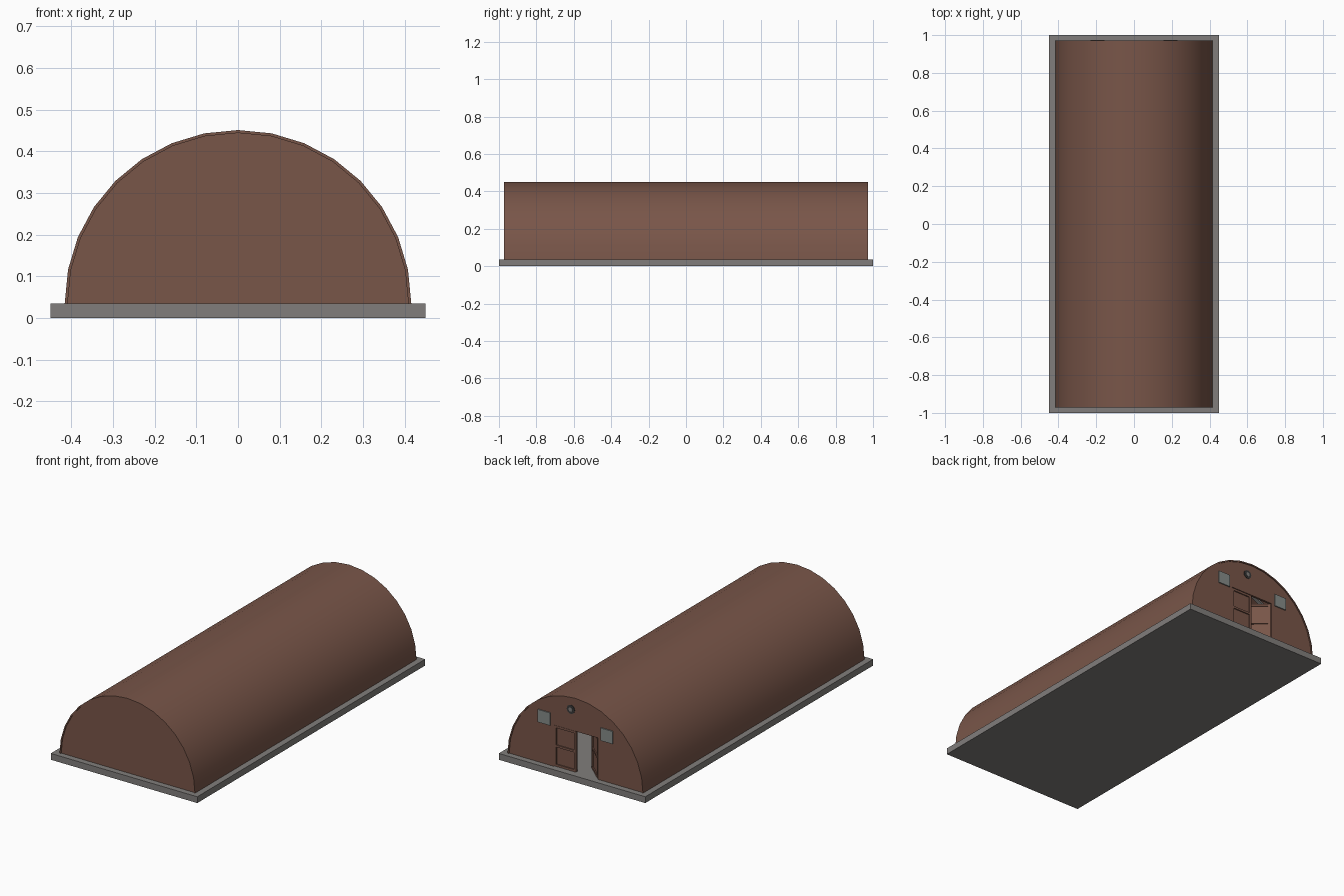
import bpy, bmesh, math
from mathutils import Matrix, Vector

if "Cube" in bpy.data.objects:
    bpy.data.objects.remove(bpy.data.objects["Cube"])

R, BASE, T = 0.416, 0.035, 0.007      # shell radius, slab height, shell thickness
Y0, Y1 = -0.972, 0.972                # shell ends
DW, DH = 0.135, 0.265                 # door half width, door top


def material(name, rgb):
    m = bpy.data.materials.new(name)
    m.diffuse_color = (*rgb, 1)
    m.use_nodes = True
    m.node_tree.nodes["Principled BSDF"].inputs["Base Color"].default_value = m.diffuse_color
    return m


BROWN = material("rust_brown", (0.19, 0.092, 0.066))
GREY = material("concrete_grey", (0.22, 0.208, 0.2))
GLASS = material("window_grey", (0.24, 0.26, 0.25))
DARK = material("dark_metal", (0.04, 0.04, 0.04))


def make(name, bm, mat, smooth=False):
    bmesh.ops.recalc_face_normals(bm, faces=bm.faces)
    me = bpy.data.meshes.new(name)
    bm.to_mesh(me)
    bm.free()
    ob = bpy.data.objects.new(name, me)
    bpy.context.collection.objects.link(ob)
    me.materials.append(mat)
    if smooth:
        bpy.context.view_layer.objects.active = ob
        ob.select_set(True)
        bpy.ops.object.shade_smooth_by_angle(angle=math.radians(35))
        ob.select_set(False)
    return ob


def add_box(bm, x0, x1, y0, y1, z0, z1):
    mat = Matrix.Translation(((x0 + x1) / 2, (y0 + y1) / 2, (z0 + z1) / 2)) \
        @ Matrix.Diagonal((x1 - x0, y1 - y0, z1 - z0, 1))
    bmesh.ops.create_cube(bm, size=1, matrix=mat)


def box(name, mat, *dims):
    bm = bmesh.new()
    add_box(bm, *dims)
    return make(name, bm, mat)


def extrude_profile(name, pts, y0, y1, mat, smooth=False):
    """Extrude an x-z outline along y."""
    bm = bmesh.new()
    face = bm.faces.new([bm.verts.new((x, y0, z)) for x, z in pts])
    res = bmesh.ops.extrude_face_region(bm, geom=[face])
    verts = [v for v in res["geom"] if isinstance(v, bmesh.types.BMVert)]
    bmesh.ops.translate(bm, verts=verts, vec=(0, y1 - y0, 0))
    return make(name, bm, mat, smooth)


def arch(r, n=16):
    return [(r * math.cos(math.pi * i / n), BASE + r * math.sin(math.pi * i / n))
            for i in range(n + 1)]


# concrete slab
box("floor_slab", GREY, -0.45, 0.45, -1, 1, 0, BASE)

# arched shell and the ribs inside it
extrude_profile("arched_shell", arch(R) + arch(R - T)[::-1], Y0, Y1, BROWN, True)
for i in range(6):
    y = -0.86 + 0.328 * i
    extrude_profile("inner_rib", arch(R - T) + arch(R - T - 0.008)[::-1],
                    y - 0.012, y + 0.012, GREY, True)

# end walls: solid at the front, door opening at the back
extrude_profile("front_wall", arch(R - T), Y0 + 0.005, Y0 + 0.017, BROWN)
door_gap = [(-DW, BASE), (-DW, DH), (DW, DH), (DW, BASE)]
extrude_profile("back_wall", arch(R - T) + door_gap, Y1 - 0.017, Y1 - 0.005, BROWN)


# panelled door leaves, hinged on the outer edges
def door_leaf(name, side, angle):
    bm = bmesh.new()
    w, h, s = DW - 0.002, DH - BASE - 0.004, 0.012
    add_box(bm, 0, w, -0.006, -0.002, 0, h)
    for x in (0, w - s):
        add_box(bm, x, x + s, -0.01, 0.004, 0, h)
    for z in (0, (h - s) / 2, h - s):
        add_box(bm, s, w - s, -0.01, 0.004, z, z + s)
    bmesh.ops.rotate(bm, verts=bm.verts, cent=(0, 0, 0),
                     matrix=Matrix.Rotation(-angle, 3, 'Z'))
    for v in bm.verts:
        v.co = Vector((side * (DW - 0.001) - side * v.co.x,
                       Y1 - 0.011 + v.co.y, BASE + 0.002 + v.co.z))
    make(name, bm, BROWN)


door_leaf("closed_door", 1, 0)
door_leaf("open_door", -1, math.radians(42))

# window plates beside the door
for s in (-1, 1):
    xs = sorted((s * 0.155, s * 0.23))
    box("back_window", GLASS, xs[0], xs[1], Y1 - 0.006, Y1 + 0.001, 0.258, 0.328)

# round vent over the door
for name, r, depth, mat in (("vent_ring", 0.024, 0.004, DARK), ("vent_hub", 0.012, 0.007, GREY)):
    bm = bmesh.new()
    bmesh.ops.create_cone(bm, cap_ends=True, segments=16, radius1=r, radius2=r, depth=depth,
                          matrix=Matrix.Translation((0.03, Y1 - 0.004, 0.38))
                          @ Matrix.Rotation(math.pi / 2, 4, 'X'))
    make(name, bm, mat)
